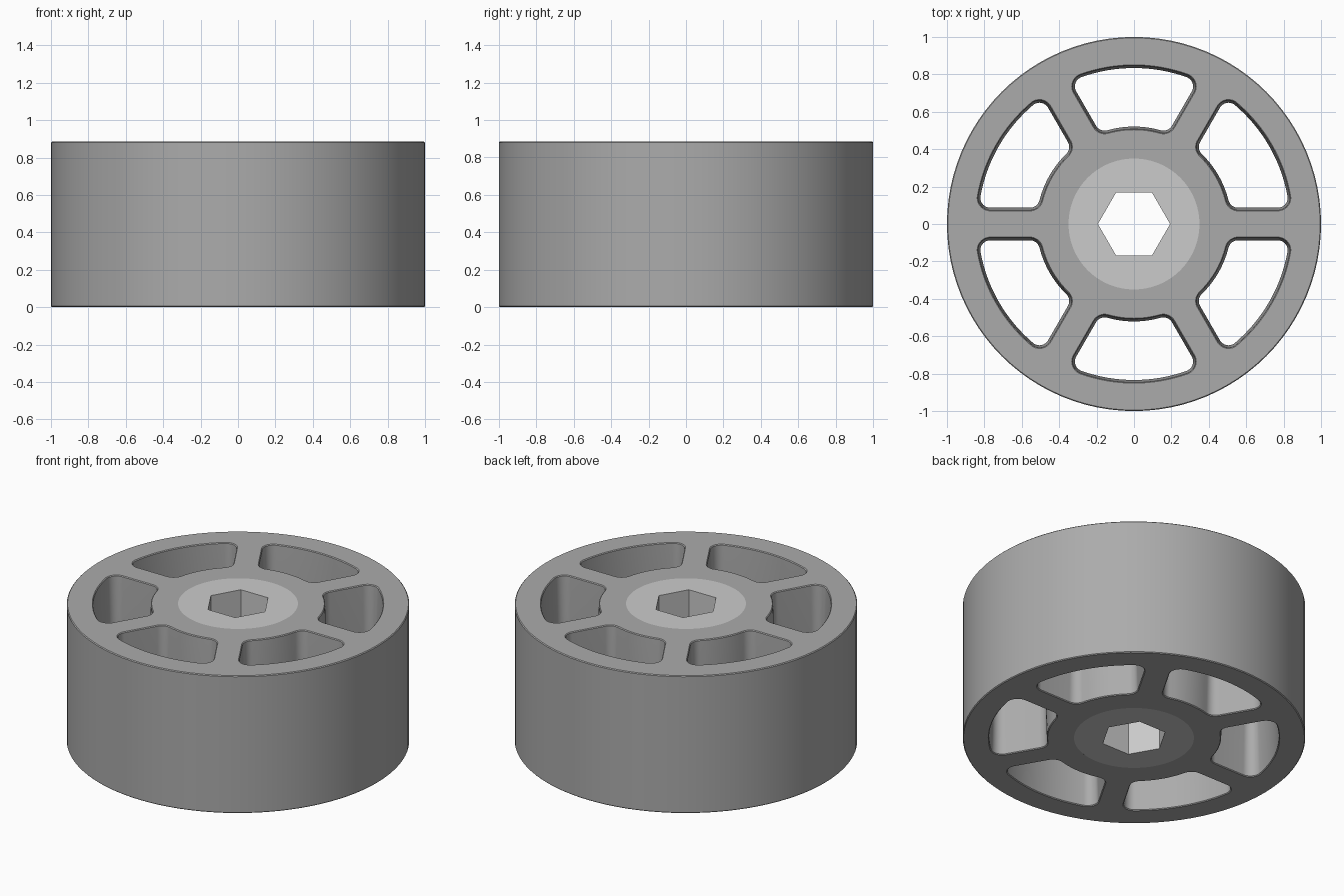
import bpy
import bmesh
from math import sin, cos, pi, sqrt, atan2, radians

if "Cube" in bpy.data.objects:
    bpy.data.objects.remove(bpy.data.objects["Cube"])

H = 0.885          # wheel thickness
B = 0.005          # edge rounding
DRAFT = 0.012      # window walls lean in towards mid thickness


def circle(r, n=96):
    return [(r * cos(2 * pi * i / n), r * sin(2 * pi * i / n)) for i in range(n)]


def arc(cx, cy, r, a0, a1, n):
    return [(cx + r * cos(a0 + (a1 - a0) * i / n), cy + r * sin(a0 + (a1 - a0) * i / n))
            for i in range(n + 1)]


def window(turn, r_in=0.509, r_out=0.846, spoke=0.075, f=0.065):
    """Rounded opening between two spokes, mirrored about the 30 degree line."""
    cy = spoke + f
    t1 = sqrt((r_in + f) ** 2 - cy ** 2)
    t2 = sqrt((r_out - f) ** 2 - cy ** 2)
    a1, a2 = atan2(cy, t1), atan2(cy, t2)
    half = arc(0, 0, r_in, pi / 6, a1, 5)[:-1]
    half += arc(t1, cy, f, pi + a1, 1.5 * pi, 10)
    half += arc(t2, cy, f, -pi / 2, a2, 14)
    half += arc(0, 0, r_out, a2, pi / 6, 8)[1:]
    c, s = cos(pi / 3), sin(pi / 3)
    other = [(x * c + y * s, x * s - y * c) for x, y in half[1:-1]]
    pts = half + other[::-1]
    c, s = cos(turn), sin(turn)
    return [(x * c - y * s, x * s + y * c) for x, y in pts]


def plate(name, loops, bevel=0.0, draft=0.0):
    """Extruded flat outline with holes, standing on z = 0."""
    cu = bpy.data.curves.new(name + "_outline", 'CURVE')
    cu.dimensions = '2D'
    cu.fill_mode = 'BOTH'
    cu.extrude = H / 2 - bevel
    cu.bevel_depth = bevel
    cu.bevel_resolution = 0
    cu.offset = -bevel
    for loop in loops:
        sp = cu.splines.new('POLY')
        sp.points.add(len(loop) - 1)
        for p, (x, y) in zip(sp.points, loop):
            p.co = (x, y, 0, 1)
        sp.use_cyclic_u = True
    ob = bpy.data.objects.new(name, cu)
    bpy.context.collection.objects.link(ob)
    ob.location.z = H / 2
    bpy.ops.object.select_all(action='DESELECT')
    ob.select_set(True)
    bpy.context.view_layer.objects.active = ob
    bpy.ops.object.convert(target='MESH')
    ob = bpy.context.view_layer.objects.active

    # weld the caps to the walls
    bm = bmesh.new()
    bm.from_mesh(ob.data)
    bmesh.ops.remove_doubles(bm, verts=bm.verts, dist=0.0001)
    bmesh.ops.recalc_face_normals(bm, faces=bm.faces)
    if draft:
        # split at mid thickness and pinch the window walls there
        bmesh.ops.bisect_plane(bm, geom=bm.verts[:] + bm.edges[:] + bm.faces[:],
                               plane_co=(0, 0, 0), plane_no=(0, 0, 1))
        bm.normal_update()
        mid = [v for v in bm.verts if abs(v.co.z) < 0.001 and 0.4 < v.co.xy.length < 0.95]
        for v, n in [(v, v.normal.copy()) for v in mid]:
            v.co += n * draft
    bm.to_mesh(ob.data)
    bm.free()
    bpy.ops.object.shade_smooth_by_angle(angle=radians(12))
    return ob


def paint(ob, name, grey):
    mat = bpy.data.materials.new(name)
    mat.diffuse_color = (grey, grey, grey, 1)
    mat.use_nodes = True
    mat.node_tree.nodes["Principled BSDF"].inputs["Base Color"].default_value = mat.diffuse_color
    ob.data.materials.clear()
    ob.data.materials.append(mat)


# darker wheel body with six openings; its bore is filled by the hub
body = plate("wheel_body", [circle(1.0), circle(0.35 - B)]
             + [window(i * pi / 3) for i in range(6)], B, DRAFT)
paint(body, "mid_grey", 0.41)

# lighter hub insert with hexagonal bore
hub = plate("hex_hub", [circle(0.35), circle(0.193, 6)])
paint(hub, "light_grey", 0.75)
